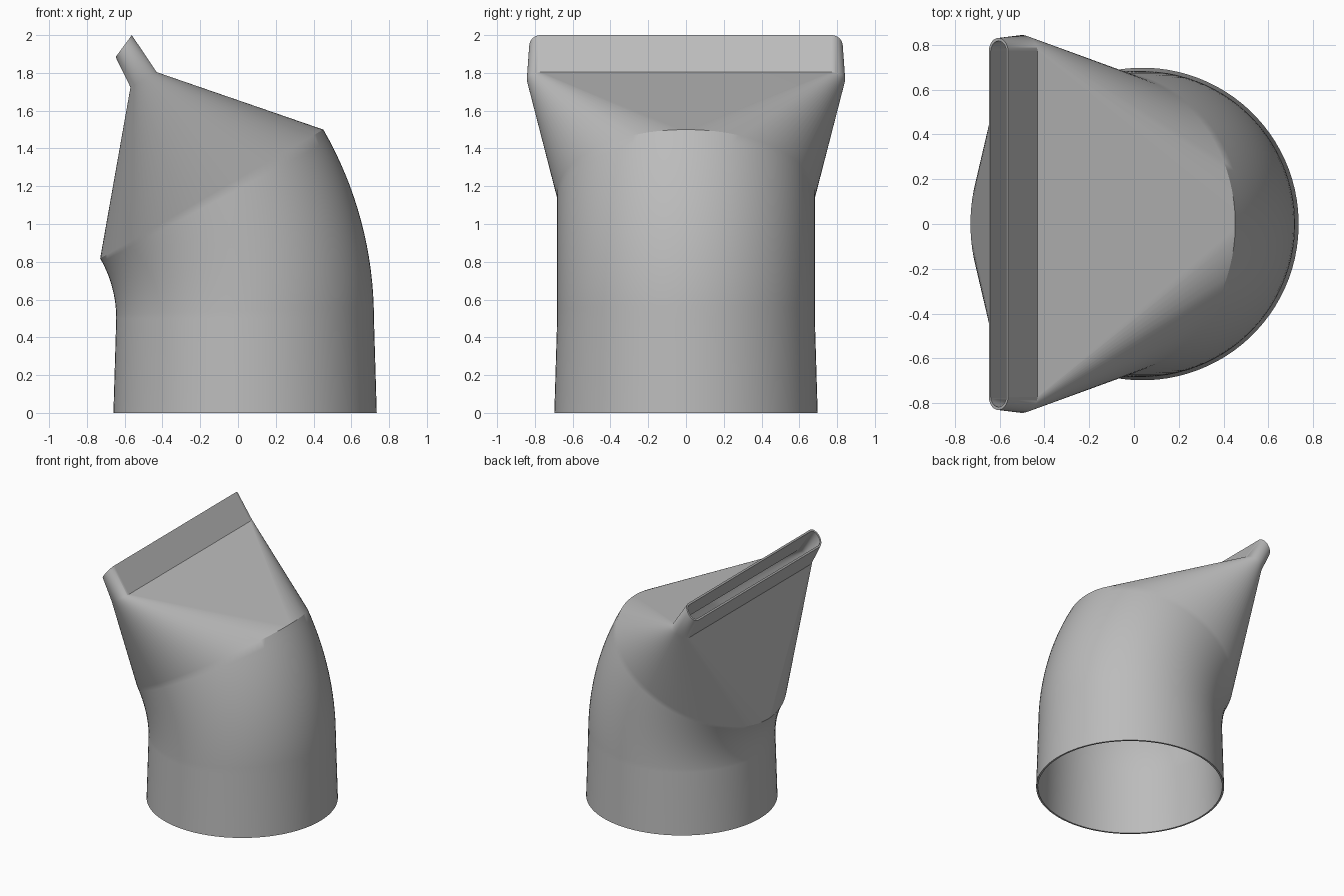
import bpy, bmesh, math

cube = bpy.data.objects.get("Cube")
if cube:
    bpy.data.objects.remove(cube, do_unlink=True)

SIDES = 96
WALL = 0.014
BEND = math.radians(30)
PIVOT_X, PIVOT_Z = -1.28, 0.5
TUBE_X, TUBE_R = 0.0375, 0.6825

# One flat colour
grey = bpy.data.materials.new("plain_grey")
grey.use_nodes = True
colour = (0.5, 0.5, 0.5, 1)
grey.diffuse_color = colour
grey.node_tree.nodes["Principled BSDF"].inputs["Base Color"].default_value = colour


def ring(x, z, tilt, ru, rv, straight=0.0, inset=0.0):
    """Tilted circle, or a long slot when it has a straight part."""
    points = []
    for i in range(SIDES):
        a = (i + 0.5) * math.tau / SIDES
        u = (ru - inset) * math.cos(a)
        y = (rv - inset) * math.sin(a) + math.copysign(straight, math.sin(a))
        points.append((x + u * math.cos(tilt), y, z + u * math.sin(tilt)))
    return points


def sections(inset):
    # Slightly tapered socket
    rings = [ring(TUBE_X, 0, 0, 0.6975, 0.6975, 0, inset)]
    # Elbow swept around the pivot
    reach = TUBE_X - PIVOT_X
    steps = 16
    for i in range(steps + 1):
        t = BEND * i / steps
        rings.append(ring(PIVOT_X + reach * math.cos(t), PIVOT_Z + reach * math.sin(t),
                          t, TUBE_R, TUBE_R, 0, inset))
    # Flattened transition, then the slot collar with an oblique mouth
    rings.append(ring(-0.5, 1.764, BEND, 0.08, 0.075, 0.768, inset))
    rings.append(ring(-0.605, 1.942, math.radians(53.5), 0.072, 0.06, 0.77, inset))
    return rings


# Hollow nozzle: outer skin up, inner skin back down, closed at both rims
bm = bmesh.new()
loops = [[bm.verts.new(p) for p in r] for r in sections(0) + sections(WALL)[::-1]]
for k, low in enumerate(loops):
    high = loops[(k + 1) % len(loops)]
    for i in range(SIDES):
        j = (i + 1) % SIDES
        bm.faces.new((low[i], low[j], high[j], high[i]))
bmesh.ops.recalc_face_normals(bm, faces=bm.faces)
mesh = bpy.data.meshes.new("slot_nozzle")
bm.to_mesh(mesh)
bm.free()
mesh.materials.append(grey)
nozzle = bpy.data.objects.new("slot_nozzle", mesh)
bpy.context.collection.objects.link(nozzle)

# Smooth curves with crisp rims and flat panels
bpy.ops.object.select_all(action="DESELECT")
nozzle.select_set(True)
bpy.context.view_layer.objects.active = nozzle
bpy.ops.object.shade_smooth_by_angle(angle=math.radians(25))
weighted = nozzle.modifiers.new("flat_panels", "WEIGHTED_NORMAL")
weighted.keep_sharp = True
